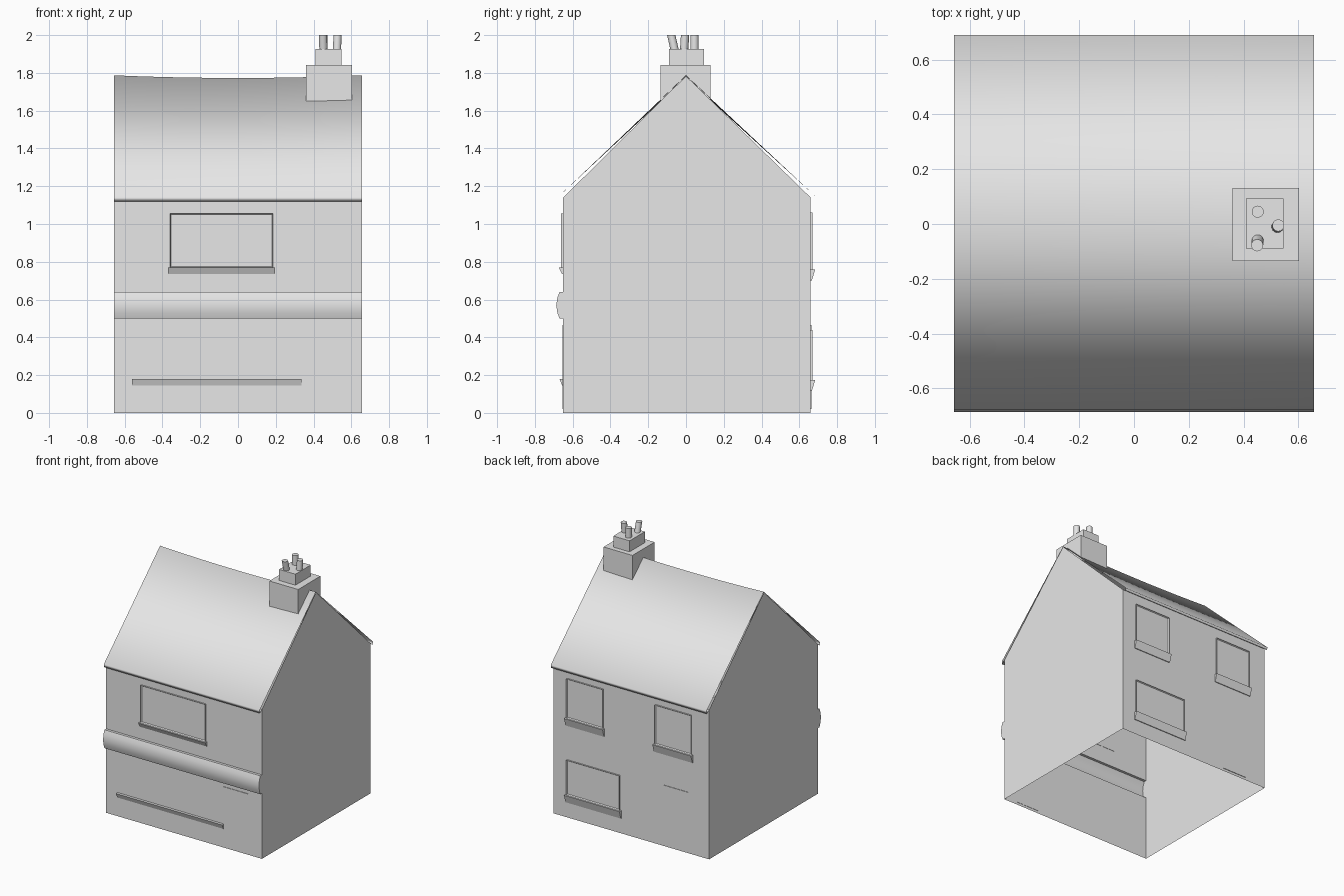
import bpy, bmesh
from mathutils import Vector

old = bpy.data.objects.get("Cube")
if old:
    bpy.data.objects.remove(old, do_unlink=True)

grey = bpy.data.materials.new("plain grey")
grey.use_nodes = True
grey.diffuse_color = (0.8, 0.8, 0.8, 1)
grey.node_tree.nodes["Principled BSDF"].inputs["Base Color"].default_value = (0.8, 0.8, 0.8, 1)

HALF = 0.657            # half the house width
FRONT, BACK = -0.65, 0.66
EAVE, RIDGE = 1.14, 1.787


def finish(name, bm, angle=None):
    """Turn a bmesh into a named grey object, optionally smooth."""
    bmesh.ops.recalc_face_normals(bm, faces=bm.faces)
    mesh = bpy.data.meshes.new(name)
    bm.to_mesh(mesh)
    bm.free()
    mesh.materials.append(grey)
    obj = bpy.data.objects.new(name, mesh)
    bpy.context.collection.objects.link(obj)
    if angle is not None:
        bpy.ops.object.select_all(action="DESELECT")
        bpy.context.view_layer.objects.active = obj
        obj.select_set(True)
        bpy.ops.object.shade_smooth_by_angle(angle=angle)
    return obj


def sweep(bm, profile, xs, closed=False):
    """Stretch a (y, z) profile along the given x positions."""
    rows = [[bm.verts.new((x, y, z)) for y, z in profile] for x in xs]
    n = len(profile)
    for a, b in zip(rows, rows[1:]):
        for i in range(n if closed else n - 1):
            j = (i + 1) % n
            bm.faces.new((a[i], a[j], b[j], b[i]))
    return rows


def box(name, x0, x1, y0, y1, z0, z1):
    bm = bmesh.new()
    rows = sweep(bm, [(y0, z0), (y1, z0), (y1, z1), (y0, z1)], (x0, x1), True)
    for row in rows:
        bm.faces.new(row)
    return finish(name, bm)


def wall_box(name, side, x0, x1, z0, z1, depth):
    """Thin plate standing proud of the front (-1) or back (1) wall."""
    wall = FRONT if side < 0 else BACK
    ys = sorted((wall - side * 0.002, wall + side * depth))
    return box(name, x0, x1, ys[0], ys[1], z0, z1)


def sill(name, side, x0, x1, z0, z1, depth):
    """Wedge shaped sill, wide at the top and fading into the wall."""
    wall = FRONT if side < 0 else BACK
    bm = bmesh.new()
    profile = [(wall, z0), (wall + side * 0.006, z0),
               (wall + side * depth, z1), (wall, z1)]
    for row in sweep(bm, profile, (x0, x1), True):
        bm.faces.new(row)
    finish(name, bm)


def window(name, side, x0, x1, z0, z1, sill_z):
    """Shallow pane inside a thin raised rim, with a sill below."""
    obj = wall_box(name, side, x0, x1, z0, z1, 0.011)
    bm = bmesh.new()
    bm.from_mesh(obj.data)
    pane = max(bm.faces, key=lambda f: f.calc_center_median().y * side)
    bmesh.ops.inset_region(bm, faces=[pane], thickness=0.008)
    bmesh.ops.translate(bm, verts=pane.verts, vec=(0, -side * 0.008, 0))
    bm.to_mesh(obj.data)
    bm.free()
    sill(name + "_sill", side, x0 - 0.01, x1 + 0.01, sill_z, z0, 0.024)


# Walls with the bulging shopfront band, open underneath
band = [(FRONT, 0.5), (-0.67, 0.5), (-0.681, 0.53), (-0.687, 0.57),
        (-0.681, 0.61), (-0.67, 0.64), (FRONT, 0.64)]
front_profile = [(FRONT, 0)] + band + [(FRONT, EAVE)]
back_profile = [(BACK, EAVE), (BACK, 0)]
bm = bmesh.new()
front_rows = sweep(bm, front_profile, (-HALF, HALF))
back_rows = sweep(bm, back_profile, (-HALF, HALF))
for x, f, b in zip((-HALF, HALF), front_rows, back_rows):
    bm.faces.new(f + [bm.verts.new((x, 0, RIDGE - 0.004))] + b)
finish("walls", bm, 0.6)

# Roof with small eaves and a sagging ridge
profile = [(FRONT, EAVE), (-0.677, 1.12), (-0.678, 1.142), (0, RIDGE),
           (0.69, 1.142), (0.689, 1.12), (BACK, EAVE)]
bm = bmesh.new()
sweep(bm, profile, [HALF * (i / 6 - 1) for i in range(13)])
for v in bm.verts:
    if v.co.z > 1.5:
        v.co.z -= 0.014 * (1 - (v.co.x / HALF) ** 2)
roof = finish("roof", bm)
roof.data.shade_smooth()

# Front details
window("front_window", -1, -0.36, 0.185, 0.77, 1.055, 0.735)
wall_box("front_door", -1, 0.335, 0.545, 0.02, 0.465, 0.004)
sill("shopfront_sill", -1, -0.56, 0.335, 0.145, 0.18, 0.02)

# Back details
window("back_upper_left_window", 1, 0.235, 0.54, 0.76, 1.06, 0.70)
window("back_upper_right_window", 1, -0.51, -0.205, 0.76, 1.06, 0.70)
window("back_lower_window", 1, 0.093, 0.54, 0.175, 0.44, 0.115)
wall_box("back_door", 1, -0.48, -0.275, 0.02, 0.465, 0.004)

# Chimney stack and pots
box("chimney_base", 0.36, 0.603, -0.136, 0.131, 1.64, 1.842)
box("chimney_cap", 0.41, 0.547, -0.09, 0.094, 1.84, 1.926)
pots = [((0.452, 0.045), (0.452, 0.045)), ((0.524, -0.01), (0.527, -0.005)),
        ((0.452, -0.06), (0.45, -0.078))]
for i, (low, high) in enumerate(pots):
    bm = bmesh.new()
    bmesh.ops.create_cone(bm, cap_ends=True, segments=14,
                          radius1=0.022, radius2=0.022, depth=1)
    for v in bm.verts:
        t = v.co.z + 0.5
        mid = Vector(low).lerp(Vector(high), t)
        v.co = (v.co.x + mid.x, v.co.y + mid.y, 1.92 + 0.08 * t)
    finish(f"chimney_pot_{i + 1}", bm, 0.7)
